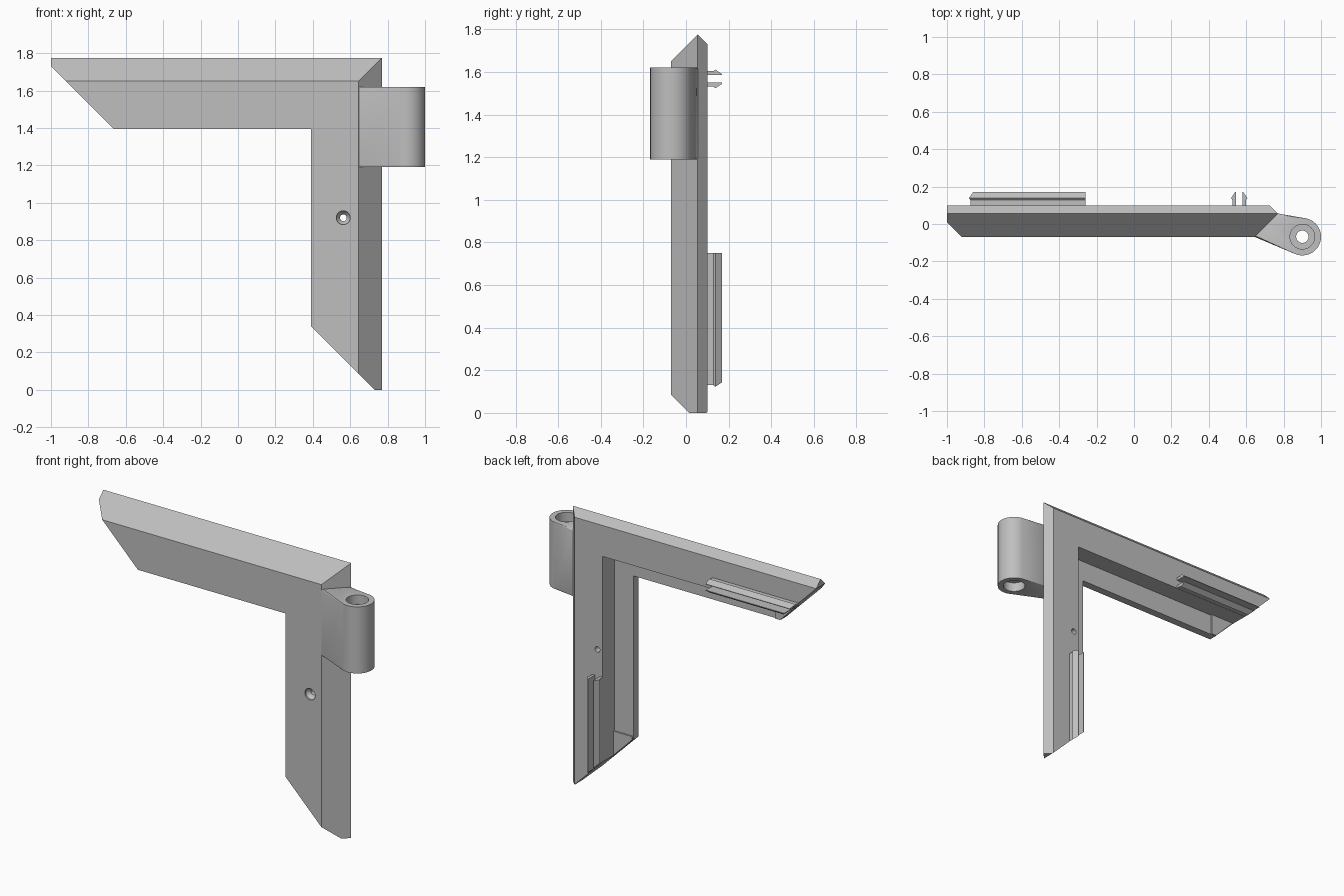
import bpy, bmesh, math
from mathutils import Vector
from mathutils.geometry import convex_hull_2d

cube = bpy.data.objects.get("Cube")
if cube:
    bpy.data.objects.remove(cube, do_unlink=True)

grey = bpy.data.materials.new("plain_grey")
grey.use_nodes = True
colour = (0.52, 0.52, 0.52, 1)
grey.diffuse_color = colour
grey.node_tree.nodes["Principled BSDF"].inputs["Base Color"].default_value = colour

RIGHT, TOP = 0.77, 1.775      # outer edges of the corner
MITRE = 0.729                 # both ends are cut on the plane x + z = MITRE


def sweep(name, sections, mitred=False, bevel=0):
    """Skin matching closed sections, optionally cutting the mitred ends."""
    bm = bmesh.new()
    rings = [[bm.verts.new(p) for p in s] for s in sections]
    n = len(rings[0])
    for a, b in zip(rings, rings[1:]):
        for i in range(n):
            j = (i + 1) % n
            bm.faces.new((a[i], a[j], b[j], b[i]))
    caps = [bm.faces.new(rings[0]), bm.faces.new(rings[-1])]
    if bevel:
        rim = {e for f in caps for e in f.edges}
        bmesh.ops.bevel(bm, geom=list(rim), offset=bevel, segments=2,
                        profile=0.5, affect='EDGES')
    if mitred:
        bmesh.ops.bisect_plane(bm, geom=bm.verts[:] + bm.edges[:] + bm.faces[:],
                               plane_co=(MITRE, 0, 0), plane_no=(1, 0, 1),
                               clear_inner=True)
        bmesh.ops.edgeloop_fill(bm, edges=[e for e in bm.edges if e.is_boundary])
    bmesh.ops.recalc_face_normals(bm, faces=bm.faces)
    mesh = bpy.data.meshes.new(name)
    bm.to_mesh(mesh)
    bm.free()
    mesh.materials.append(grey)
    obj = bpy.data.objects.new(name, mesh)
    bpy.context.collection.objects.link(obj)
    return obj


def circle(r, place, count=48):
    return [place(r * math.cos(2 * math.pi * i / count),
                  r * math.sin(2 * math.pi * i / count)) for i in range(count)]


def cut(obj, sections):
    """Subtract a stepped round bore."""
    cutter = sweep("bore_cutter", sections)
    cutter.hide_render = True
    mod = obj.modifiers.new("bore", 'BOOLEAN')
    mod.operation, mod.solver, mod.object = 'DIFFERENCE', 'EXACT', cutter
    bpy.context.view_layer.objects.active = obj
    bpy.ops.object.modifier_apply(modifier=mod.name)
    bpy.data.objects.remove(cutter, do_unlink=True)


def smooth(obj):
    bpy.ops.object.select_all(action='DESELECT')
    obj.select_set(True)
    bpy.context.view_layer.objects.active = obj
    bpy.ops.object.shade_smooth_by_angle(angle=math.radians(30))


# Corner frame: chamfered bar with a rebate at the back, (inset, depth) profile
bar = [(0, 0.055), (0.045, 0.1), (0.245, 0.1), (0.245, -0.02),
       (0.38, -0.02), (0.38, -0.07), (0.125, -0.07)]
frame = sweep("corner_frame", [
    [(-1, y, TOP - d) for d, y in bar],
    [(RIGHT - d, y, TOP - d) for d, y in bar],
    [(RIGHT - d, y, 0) for d, y in bar]], mitred=True)

# Countersunk screw hole through the upright
cut(frame, [circle(r, lambda u, v: (0.563 + u, y, 0.92 + v), 32)
            for r, y in [(0.037, -0.08), (0.037, -0.06), (0.018, -0.035), (0.018, 0.12)]])
smooth(frame)

# Thin raised pads at the two ends of the rebate
pad_depths = (-0.03, -0.01)
sweep("upright_end_pad", [[(0.391, y, 0.36), (0.53, y, 0.36), (0.53, y, 0.2),
                           (0.391, y, 0.34)] for y in pad_depths])
sweep("top_end_pad", [[(-0.63, y, 1.396), (-0.63, y, 1.535), (-0.80, y, 1.535),
                       (-0.665, y, 1.396)] for y in pad_depths])

# Snap rails: mirrored barbed prongs on the back of each arm
prong = [(0.018, 0.09), (0.036, 0.09), (0.036, 0.128), (0.044, 0.138),
         (0.022, 0.17), (0.018, 0.17)]
inset = 0.2075
for side, label in ((1, "outer"), (-1, "inner")):
    sweep("top_rail_" + label, [[(x, y, TOP - inset + side * o) for o, y in prong]
                                for x in (-1, -0.26)], mitred=True)
    sweep("upright_rail_" + label, [[(RIGHT - inset + side * o, y, z) for o, y in prong]
                                    for z in (0, 0.75)], mitred=True)

# Hinge knuckle: round barrel blending into the chamfered edge
hub = Vector((0.9, -0.068))
outline = circle(0.1, lambda u, v: hub + Vector((u, v)), 64)
outline += [Vector(p) for p in ((RIGHT, 0.056), (0.70, 0.03), (0.645, -0.069))]
outline = [outline[i] for i in convex_hull_2d(outline)]
low, high = 1.19, 1.62
knuckle = sweep("hinge_knuckle", [[(p.x, p.y, z) for p in outline] for z in (low, high)],
                bevel=0.007)

# Pin bore with a wider recess at each end
cut(knuckle, [circle(r, lambda u, v: (hub.x + u, hub.y + v, z))
              for r, z in [(0.066, low - 0.02), (0.066, low + 0.06), (0.033, low + 0.061),
                           (0.033, high - 0.061), (0.066, high - 0.06), (0.066, high + 0.02)]])
smooth(knuckle)
